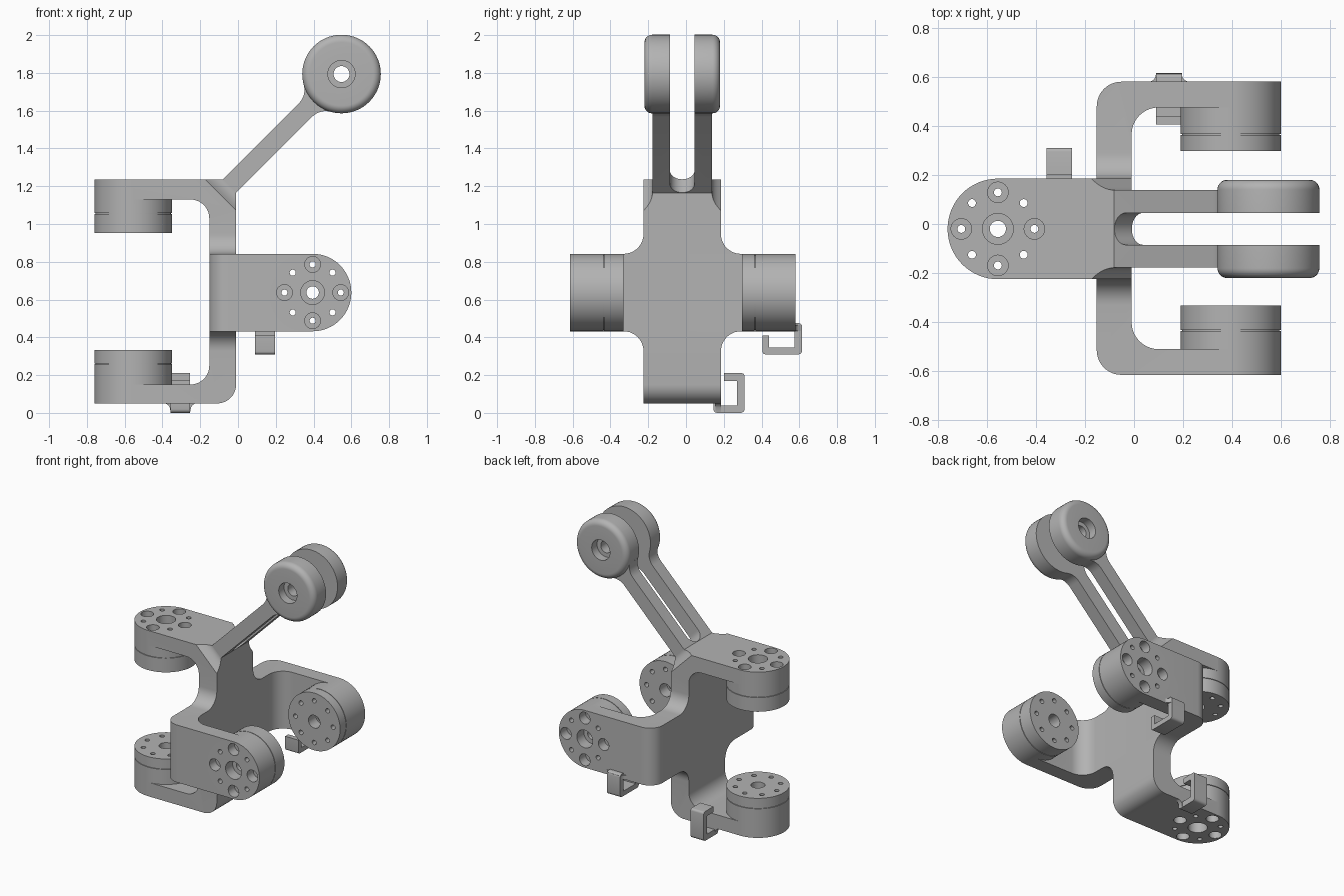
import bpy, bmesh, math
from mathutils import Vector

if "Cube" in bpy.data.objects:
    bpy.data.objects.remove(bpy.data.objects["Cube"], do_unlink=True)

grey = bpy.data.materials.new("plain grey")
grey.use_nodes = True
grey.diffuse_color = (0.45, 0.45, 0.45, 1)
grey.node_tree.nodes["Principled BSDF"].inputs["Base Color"].default_value = (0.45, 0.45, 0.45, 1)

# Planes: map (a, b, height) to x, y, z. Diagonal planes follow the 45 degree strut.
S = math.sqrt(0.5)
XY = lambda a, b, h: (a, b, h)
XZ = lambda a, b, h: (a, h, b)
YZ = lambda a, b, h: (h, a, b)
STRUT_SIDE = lambda a, b, h: ((a - b) * S, h, (a + b) * S)
STRUT_TOP = lambda a, b, h: ((a - h) * S, b, (a + h) * S)


def finish(name, bm):
    bmesh.ops.recalc_face_normals(bm, faces=bm.faces)
    mesh = bpy.data.meshes.new(name)
    bm.to_mesh(mesh)
    bm.free()
    mesh.materials.append(grey)
    obj = bpy.data.objects.new(name, mesh)
    bpy.context.collection.objects.link(obj)
    return obj


def prism(name, pts, lo, hi, plane):
    bm = bmesh.new()
    rings = [[bm.verts.new(plane(a, b, h)) for a, b in pts] for h in (lo, hi)]
    for ring in rings:
        bm.faces.new(ring)
    n = len(pts)
    for i in range(n):
        j = (i + 1) % n
        bm.faces.new((rings[0][i], rings[0][j], rings[1][j], rings[1][i]))
    return finish(name, bm)


def lathe(name, profile, origin, axis, ring=False, n=64):
    """Spin (radius, height) points about an axis; ring closes the profile."""
    rot = Vector(axis).to_track_quat('Z', 'Y')
    bm = bmesh.new()
    loops = []
    for r, h in profile:
        angles = [math.tau * k / n for k in range(n)]
        loops.append([bm.verts.new(Vector(origin) + rot @ Vector((r * math.cos(t), r * math.sin(t), h)))
                      for t in angles])
    pairs = list(zip(loops, loops[1:]))
    if ring:
        pairs.append((loops[-1], loops[0]))
    else:
        bm.faces.new(loops[0])
        bm.faces.new(loops[-1])
    for a, b in pairs:
        for i in range(n):
            j = (i + 1) % n
            bm.faces.new((a[i], a[j], b[j], b[i]))
    return finish(name, bm)


def rounded(corners, steps=10):
    """Outline from (a, b, radius); rounded corners are right angles."""
    out = []
    for i, (a, b, r) in enumerate(corners):
        p = Vector((a, b))
        if not r:
            out.append(p)
            continue
        d1 = (Vector(corners[i - 1][:2]) - p).normalized()
        d2 = (Vector(corners[(i + 1) % len(corners)][:2]) - p).normalized()
        for k in range(steps + 1):
            t = math.pi / 2 * k / steps
            out.append(p + r * (d1 + d2) - r * (d2 * math.cos(t) + d1 * math.sin(t)))
    return out


def boolean(obj, others, operation):
    for other in others:
        mod = obj.modifiers.new("cut", 'BOOLEAN')
        mod.operation, mod.solver, mod.object = operation, 'EXACT', other
    bpy.context.view_layer.update()
    graph = bpy.context.evaluated_depsgraph_get()
    mesh = bpy.data.meshes.new_from_object(obj.evaluated_get(graph))
    obj.modifiers.clear()
    obj.data = mesh
    for other in others:
        bpy.data.objects.remove(other, do_unlink=True)


MID_Y, MID_Z, R = -0.02, 0.637, 0.205
BACK, FACE = -0.152, -0.01

# Upright yoke, opening towards -x, with a bevelled corner for the strut
body = prism("cross_yoke", rounded([
    (-0.555, 0.05, 0), (FACE, 0.05, 0.1), (FACE, 1.165, 0), (-0.08, 1.235, 0), (-0.555, 1.235, 0),
    (-0.555, 1.13, 0), (BACK, 1.13, 0.1), (BACK, 0.15, 0.1), (-0.555, 0.15, 0)]),
    MID_Y - R, MID_Y + R, XZ)

# Narrow the upper corner down to the strut width
cutters = []
for side in (-1, 1):
    curve = []
    for k in range(9):
        t = k / 8
        curve.append(((1.06 + 0.095 * t) * S, MID_Y + side * (0.158 + 0.048 * (1 - t) ** 2)))
    curve += [(0.95, MID_Y + side * 0.158), (0.95, MID_Y + side * 0.3), (1.06 * S, MID_Y + side * 0.3)]
    cutters.append(prism("corner_cutter", curve, 0.5, 1.3, STRUT_TOP))
boolean(body, cutters, 'DIFFERENCE')

# Level yoke, opening towards +x
parts = [prism("level_yoke", rounded([
    (0.395, -0.615, 0), (BACK, -0.615, 0.1), (BACK, 0.58, 0.1), (0.395, 0.58, 0),
    (0.395, 0.475, 0), (FACE, 0.475, 0.11), (FACE, -0.51, 0.11), (0.395, -0.51, 0)]),
    MID_Z - R, MID_Z + R, XY)]

# Concave fillets in the four corners of the cross
for sy in (-1, 1):
    for sz in (-1, 1):
        y, z, f = MID_Y + sy * R, MID_Z + sz * R, 0.105
        pts = [(y - sy * 0.02, z - sz * 0.02)]
        for k in range(11):
            t = math.pi / 2 * k / 10
            pts.append((y + sy * f * (1 - math.cos(t)), z + sz * f * (1 - math.sin(t))))
        parts.append(prism("cross_fillet", pts, BACK, FACE, YZ))

# Round motor bosses: outer centre, inward axis, groove depth
bosses = [((-0.555, MID_Y, 1.235), (0, 0, -1), 0.18),
          ((-0.555, MID_Y, 0.05), (0, 0, 1), 0.21),
          ((0.395, -0.615, MID_Z), (0, 1, 0), 0.18),
          ((0.395, 0.58, MID_Z), (0, -1, 0), 0.215)]
DEPTH = 0.283
holes = []
for origin, axis, g in bosses:
    parts.append(lathe("boss", [(R, 0), (R, g - 0.002), (R - 0.006, g - 0.002), (R - 0.006, g + 0.002),
                                (R, g + 0.002), (R, DEPTH)], origin, axis))
    end = DEPTH + 0.01
    holes.append(lathe("centre_bore", [(0.063, -0.01), (0.063, 0.08), (0.033, 0.08), (0.033, 0.2),
                                       (0.046, 0.2), (0.046, end)], origin, axis, n=32))
    rot = Vector(axis).to_track_quat('Z', 'Y')
    for k in range(8):
        t = math.tau * k / 8
        at = Vector(origin) + rot @ Vector((0.149 * math.cos(t), 0.149 * math.sin(t), 0))
        profile = [(0.016, -0.01), (0.016, end)]
        if k % 2 == 0:
            profile = [(0.042, -0.01), (0.042, 0.07), (0.016, 0.07), (0.016, end)]
        holes.append(lathe("screw_hole", profile, at, axis, n=24))
boolean(body, parts, 'UNION')
boolean(body, holes, 'DIFFERENCE')

# Diagonal strut, flaring into the end discs, split by a round-ended slot
DISC_U, DISC_V, DISC_R, HALF, F = 1.656, 0.881, 0.208, 0.05, 0.1
reach = math.sqrt((DISC_R + F) ** 2 - (HALF + F) ** 2)
sweep = math.atan2(reach, HALF + F)
upper = [(0.76, HALF)]
for k in range(9):
    t = sweep * k / 8
    upper.append((DISC_U - reach + F * math.sin(t), HALF + F - F * math.cos(t)))
upper.append((DISC_U - 0.1, 0.1))
outline = [(u, DISC_V + v) for u, v in upper] + [(u, DISC_V - v) for u, v in reversed(upper)]
strut = prism("forked_strut", outline, MID_Y - 0.158, MID_Y + 0.158, STRUT_SIDE)
slot = [(1.9, MID_Y + 0.065)]
for k in range(17):
    t = math.pi * (0.5 + k / 16)
    slot.append((0.818 + 0.065 + 0.065 * math.cos(t), MID_Y + 0.065 * math.sin(t)))
slot.append((1.9, MID_Y - 0.065))
boolean(strut, [prism("slot_cutter", slot, 0.6, 1.2, STRUT_TOP)], 'DIFFERENCE')

# Twin end discs with softened outer rims and counterbored holes
disc_centre = STRUT_SIDE(DISC_U, DISC_V, MID_Y)
for side, name in ((-1, "front_end_disc"), (1, "back_end_disc")):
    soft = 0.04
    rim = [(DISC_R - soft + soft * math.cos(math.pi * k / 16),
            0.2 - soft + soft * math.sin(math.pi * k / 16)) for k in range(9)]
    lathe(name, [(0.042, 0.065), (DISC_R, 0.065)] + rim + [(0.072, 0.2), (0.072, 0.14), (0.042, 0.14)],
          disc_centre, (0, side, 0), ring=True)

# Cable hooks with flared feet
prism("lower_cable_hook", rounded([
    (0.145, 0, 0.02), (0.31, 0, 0.02), (0.31, 0.21, 0.015), (0.2, 0.21, 0), (0.2, 0.17, 0),
    (0.27, 0.17, 0), (0.27, 0.04, 0), (0.185, 0.04, 0), (0.185, 0.055, 0), (0.145, 0.055, 0)], 4),
    -0.357, -0.253, YZ)
prism("side_cable_hook", rounded([
    (0.615, 0.475, 0.02), (0.615, 0.31, 0.02), (0.405, 0.31, 0.015), (0.405, 0.41, 0), (0.44, 0.41, 0),
    (0.44, 0.345, 0), (0.575, 0.345, 0), (0.575, 0.435, 0), (0.575, 0.475, 0)], 4),
    0.09, 0.195, YZ)


def foot(x, base, out):
    half = [(0.08, base), (0.065, base + out * 0.2), (0.056, base + out * 0.5), (0.052, base + out)]
    return [(x + w, b) for w, b in half] + [(x - w, b) for w, b in reversed(half)]


prism("lower_hook_foot", foot(-0.305, 0.051, -0.046), 0.155, 0.185, XZ)
prism("side_hook_foot", foot(0.142, 0.579, 0.034), 0.434, 0.465, XY)

# Smooth the round surfaces, keep the edges sharp
bpy.ops.object.select_all(action='DESELECT')
for obj in bpy.context.collection.objects:
    if obj.type == 'MESH':
        obj.select_set(True)
        bpy.context.view_layer.objects.active = obj
bpy.ops.object.shade_smooth_by_angle(angle=math.radians(30))
